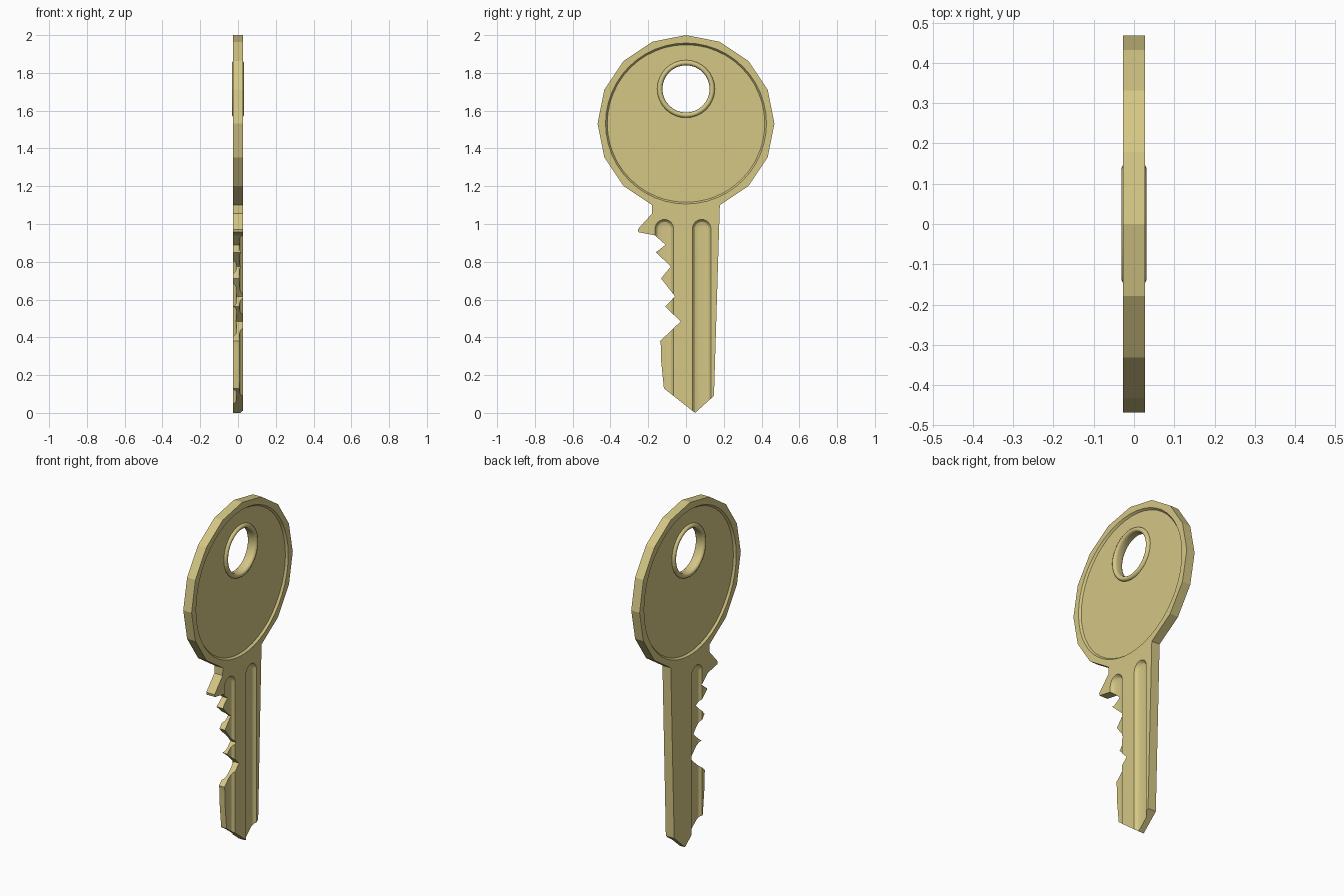
import bpy, bmesh, math

if "Cube" in bpy.data.objects:
    bpy.data.objects.remove(bpy.data.objects["Cube"])

T = 0.027            # half thickness
BOW_Z, BOW_R = 1.532, 0.468
HOLE_Z = 1.715

brass = bpy.data.materials.new("brass")
brass.diffuse_color = (0.66, 0.57, 0.235, 1)
brass.use_nodes = True
brass.node_tree.nodes["Principled BSDF"].inputs["Base Color"].default_value = brass.diffuse_color


def make(name, rings, closed=False):
    """Loft a list of equal-length point rings; cap the ends or close into a loop."""
    bm = bmesh.new()
    vs = [[bm.verts.new(p) for p in r] for r in rings]
    n, m = len(rings[0]), len(rings)
    for i in range(m if closed else m - 1):
        a, b = vs[i], vs[(i + 1) % m]
        for j in range(n):
            k = (j + 1) % n
            bm.faces.new((a[j], a[k], b[k], b[j]))
    if not closed:
        bm.faces.new(vs[0])
        bm.faces.new(vs[-1])
    bmesh.ops.recalc_face_normals(bm, faces=bm.faces)
    me = bpy.data.meshes.new(name)
    bm.to_mesh(me)
    bm.free()
    ob = bpy.data.objects.new(name, me)
    bpy.context.collection.objects.link(ob)
    me.materials.append(brass)
    return ob


def circle(x, z, r, n):
    return [(x, r * math.sin(2 * math.pi * i / n), z + r * math.cos(2 * math.pi * i / n))
            for i in range(n)]


def slot(x, y, hw, top, n=12):
    """Long slot outline with a round top, running out past the tip."""
    arc = [(x, y + hw * math.cos(math.pi * i / n), top - 0.05 + hw * math.sin(math.pi * i / n))
           for i in range(n + 1)]
    return arc + [(x, y - hw, -0.1), (x, y + hw, -0.1)]


def smooth(ob, angle):
    bpy.ops.object.select_all(action='DESELECT')
    ob.select_set(True)
    bpy.context.view_layer.objects.active = ob
    bpy.ops.object.shade_smooth_by_angle(angle=math.radians(angle))


# key blank: 16-sided bow joined to the toothed blade
bow = [(BOW_R * math.cos(math.radians(a)), BOW_Z + BOW_R * math.sin(math.radians(a)))
       for a in [-67.5 + 22.5 * i for i in range(15)]]
blade = [(-.18, 1.055), (-.255, .972), (-.252, .957), (-.165, .94), (-.108, .89),
         (-.159, .85), (-.08, .775), (-.132, .712), (-.058, .617), (-.11, .563),
         (-.028, .484), (-.137, .38), (-.132, .35), (-.132, .28), (-.117, .13),
         (.048, 0), (.148, .09)]
outline = bow + blade
key = make("key_body", [[(x, y, z) for y, z in outline] for x in (-T, T)])

# cutters: key hole, dished bow faces, blade grooves
cutters = [make("hole_cutter", [circle(x, HOLE_Z, 0.138, 32) for x in (-.1, .1)])]
for s in (1, -1):
    cutters.append(make("dish_cutter", [circle(s * .05, BOW_Z, .426, 48),
                                        circle(s * T, BOW_Z, .426, 48),
                                        circle(s * .015, BOW_Z, .417, 48)]))
for s, y in ((1, -.115), (1, .083), (-1, -.062)):
    section = ((.05, .049), (T, .049), (.019, .044), (.012, .036), (.0085, .024), (.008, .01))
    cutters.append(make("groove_cutter", [slot(s * x, y, hw, 1.025) for x, hw in section]))

bpy.context.view_layer.objects.active = key
for c in cutters:
    c.hide_render = True
    mod = key.modifiers.new("cut", 'BOOLEAN')
    mod.operation, mod.solver, mod.object = 'DIFFERENCE', 'EXACT', c
    bpy.ops.object.modifier_apply(modifier=mod.name)
    bpy.data.objects.remove(c)
smooth(key, 20)

# rounded rim around the hole
half = [(.153, .012), (.152, .02), (.148, .027), (.140, .0305), (.132, .028), (.127, .022), (.125, .014)]
profile = half + [(r, -x) for r, x in reversed(half)]
rim = make("hole_rim", [circle(x, HOLE_Z, r, 32) for r, x in profile], closed=True)
smooth(rim, 45)
